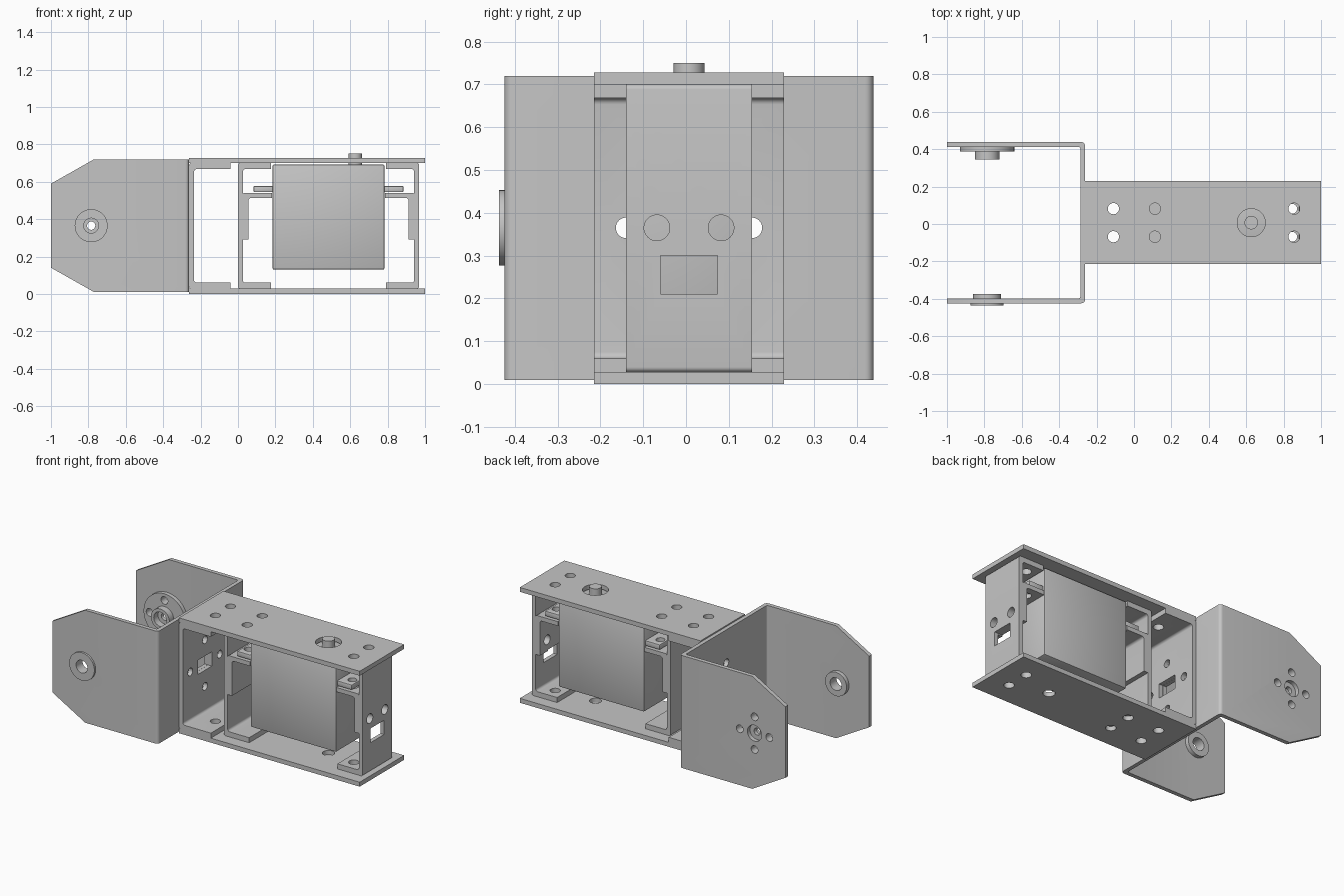
import bpy, bmesh, math
from mathutils import Matrix, Vector

if "Cube" in bpy.data.objects:
    bpy.data.objects.remove(bpy.data.objects["Cube"])

CY = 0.007    # shared centre line in y
CZ = 0.365    # mid height
CX = 0.484    # centre of the servo cage in x

metal = bpy.data.materials.new("grey_metal")
metal.diffuse_color = (0.56, 0.56, 0.56, 1)
metal.use_nodes = True
metal.node_tree.nodes["Principled BSDF"].inputs["Base Color"].default_value = metal.diffuse_color


def finish(name, bm):
    bmesh.ops.recalc_face_normals(bm, faces=bm.faces)
    me = bpy.data.meshes.new(name)
    bm.to_mesh(me)
    bm.free()
    ob = bpy.data.objects.new(name, me)
    bpy.context.collection.objects.link(ob)
    me.materials.append(metal)
    return ob


def activate(ob):
    bpy.ops.object.select_all(action='DESELECT')
    ob.select_set(True)
    bpy.context.view_layer.objects.active = ob


def smooth(ob):
    activate(ob)
    bpy.ops.object.shade_smooth_by_angle(angle=math.radians(35))


def fillet(corners, n=5):
    """Corners are (a, b) or (a, b, radius); rounded ones become arcs."""
    out = []
    for i, c in enumerate(corners):
        p = Vector(c[:2])
        if len(c) < 3:
            out.append(p)
            continue
        u = (Vector(corners[i - 1][:2]) - p).normalized()
        v = (Vector(corners[(i + 1) % len(corners)][:2]) - p).normalized()
        r = c[2]                       # right-angled corners only
        mid = p + (u + v) * r
        for k in range(n + 1):
            t = k / n * math.pi / 2
            out.append(mid - v * r * math.cos(t) - u * r * math.sin(t))
    return out


def add_prism(bm, pts, axis, lo, hi):
    def at(p, h):
        return (p[0], h, p[1]) if axis == 'Y' else (p[0], p[1], h)
    a = [bm.verts.new(at(p, lo)) for p in pts]
    b = [bm.verts.new(at(p, hi)) for p in pts]
    bm.faces.new(a)
    bm.faces.new(b[::-1])
    for i in range(len(pts)):
        j = (i + 1) % len(pts)
        bm.faces.new((a[i], a[j], b[j], b[i]))


def prism(name, pts, axis, lo, hi):
    bm = bmesh.new()
    add_prism(bm, fillet(pts), axis, lo, hi)
    return finish(name, bm)


def add_box(bm, x0, x1, y0, y1, z0, z1):
    add_prism(bm, [(x0, y0), (x1, y0), (x1, y1), (x0, y1)], 'Z', z0, z1)


def box(name, *dims, bevel=0):
    bm = bmesh.new()
    add_box(bm, *dims)
    if bevel:
        bmesh.ops.bevel(bm, geom=bm.edges[:], offset=bevel, segments=2,
                        affect='EDGES', profile=0.5)
    return finish(name, bm)


def add_rod(bm, axis, centre, r, length):
    rot = {'X': Matrix.Rotation(math.pi / 2, 4, 'Y'),
           'Y': Matrix.Rotation(math.pi / 2, 4, 'X'),
           'Z': Matrix()}[axis]
    bmesh.ops.create_cone(bm, cap_ends=True, segments=32, radius1=r, radius2=r,
                          depth=length, matrix=Matrix.Translation(centre) @ rot)


def lathe(name, profile, cx, cz, n=48):
    """Ring turned about a y-parallel axis from (radius, y) points."""
    bm = bmesh.new()
    rings = [[bm.verts.new((cx + r * math.cos(2 * math.pi * k / n), y,
                            cz + r * math.sin(2 * math.pi * k / n)))
              for r, y in profile] for k in range(n)]
    for k in range(n):
        a, b = rings[k], rings[(k + 1) % n]
        for i in range(len(profile)):
            j = (i + 1) % len(profile)
            bm.faces.new((a[i], a[j], b[j], b[i]))
    return finish(name, bm)


def cut(ob, build):
    bm = bmesh.new()
    build(bm)
    cutter = finish("cutter", bm)
    cutter.hide_render = True
    mod = ob.modifiers.new("holes", 'BOOLEAN')
    mod.operation, mod.solver, mod.object = 'DIFFERENCE', 'EXACT', cutter
    activate(ob)
    bpy.ops.object.modifier_apply(modifier=mod.name)
    bpy.data.objects.remove(cutter)


# Hole patterns
SCREW_X = (-0.11, 0.112, 0.856)


def screw_holes(bm, xs=SCREW_X, r=0.03, z=CZ, length=1.2):
    for x in xs:
        for s in (-1, 1):
            add_rod(bm, 'Z', (x, CY + s * 0.075, z), r, length)


def back_holes(bm):
    add_box(bm, -0.35, -0.15, CY - 0.068, CY + 0.068, CZ - 0.045, CZ + 0.045)
    for dy, dz in ((1, 0), (-1, 0), (0, 1), (0, -1)):
        add_rod(bm, 'X', (-0.26, CY + dy * 0.147, CZ + dz * 0.147), 0.024, 0.2)


def cage_holes(bm):
    for x in (0.03, 2 * CX - 0.03):
        add_box(bm, x - 0.06, x + 0.06, CY - 0.067, CY + 0.067, 0.21, 0.30)
        for s in (-1, 1):
            add_rod(bm, 'X', (x, CY + s * 0.075, CZ), 0.03, 0.1)


# Top and bottom plates
Y0, Y1 = -0.215, 0.229
for name, z, r in (("bottom_plate", 0.0, 0.035), ("top_plate", 0.70, 0.075)):
    plate = box(name, -0.262, 1.0, Y0, Y1, z, z + 0.028)

    def plate_holes(bm):
        screw_holes(bm)
        add_rod(bm, 'Z', (0.627, CY, z), r, 0.2)
    cut(plate, plate_holes)
    smooth(plate)

# Fork: U-shaped sheet with clipped arm ends
O, I = 0.431, 0.405
fork = prism("fork", [(-1, CY - O), (-0.262, CY - O, 0.02), (-0.262, CY + O, 0.02),
                      (-1, CY + O), (-1, CY + I), (-0.287, CY + I, 0.01),
                      (-0.287, CY - I, 0.01), (-1, CY - I)], 'Z', 0.01, 0.72)
PX = -0.785   # pivot


def fork_holes(bm):
    clip = [(-1.1, 0.533), (-0.6, 0.816), (-1.1, 0.9)]
    add_prism(bm, clip, 'Y', -1, 1)
    add_prism(bm, [(x, 2 * CZ - z) for x, z in clip], 'Y', -1, 1)
    back_holes(bm)
    add_rod(bm, 'Y', (PX, -0.41, CZ), 0.055, 0.1)
    add_rod(bm, 'Y', (PX, 0.424, CZ), 0.05, 0.1)
    horn_screws(bm)


def horn_screws(bm):
    for dx, dz in ((1, 0), (-1, 0), (0, 1), (0, -1)):
        add_rod(bm, 'Y', (PX + dx * 0.103, 0.41, CZ + dz * 0.103), 0.024, 0.15)


cut(fork, fork_holes)
smooth(fork)

# Pivot bushing in the front arm, servo horn on the back arm
smooth(lathe("bushing", [(0.04, -0.437), (0.088, -0.437), (0.088, -0.424), (0.055, -0.424),
                         (0.055, -0.398), (0.075, -0.398), (0.075, -0.373),
                         (0.04, -0.373)], PX, CZ))
horn = lathe("servo_horn", [(0.022, 0.387), (0.045, 0.387), (0.045, 0.345), (0.065, 0.345),
                            (0.065, 0.387), (0.145, 0.387), (0.145, 0.412),
                            (0.022, 0.412)], PX, CZ)
cut(horn, horn_screws)
smooth(horn)


# C-shaped brackets between the plates
def channel(name, x, s, reach, y0, y1, holes):
    t, e = 0.026 * s, x + reach * s
    ob = prism(name, [(e, 0.028), (x, 0.028, 0.012), (x, 0.70, 0.012), (e, 0.70), (e, 0.668),
                      (x + t, 0.668, 0.015), (x + t, 0.06, 0.015), (e, 0.06)], 'Y', y0, y1)
    cut(ob, lambda bm: (holes(bm), screw_holes(bm)))
    smooth(ob)


W0, W1 = -0.14, 0.154
channel("fork_bracket", -0.261, 1, 0.222, Y0, Y1, back_holes)
for name, x, s in (("inner", 0.0, 1), ("outer", 2 * CX, -1)):
    channel(name + "_cage_bracket", x, s, 0.176, W0, W1, cage_holes)
    # Angle carrying the servo ear
    a, b, e = x + 0.026 * s, x + 0.056 * s, x + 0.182 * s
    angle = prism(name + "_servo_mount", [(a, 0.292), (a, 0.54, 0.01), (e, 0.54), (e, 0.513),
                                          (b, 0.513, 0.015), (b, 0.292)], 'Y', W0, W1)
    cut(angle, lambda bm: (cage_holes(bm), screw_holes(bm)))
    smooth(angle)

# Servo: body, mounting ears, output shaft
smooth(box("servo_body", 0.185, 0.783, W0, W1, 0.13, 0.692, bevel=0.008))
for name, x0, x1 in (("inner_servo_ear", 0.084, 0.19), ("outer_servo_ear", 0.778, 0.884)):
    ear = box(name, x0, x1, W0 + 0.012, W1 - 0.012, 0.545, 0.577, bevel=0.004)
    cut(ear, lambda bm: screw_holes(bm, (0.122, 2 * CX - 0.122), 0.026))
    smooth(ear)
bm = bmesh.new()
add_rod(bm, 'Z', (0.627, CY, 0.717), 0.036, 0.066)
smooth(finish("servo_shaft", bm))
